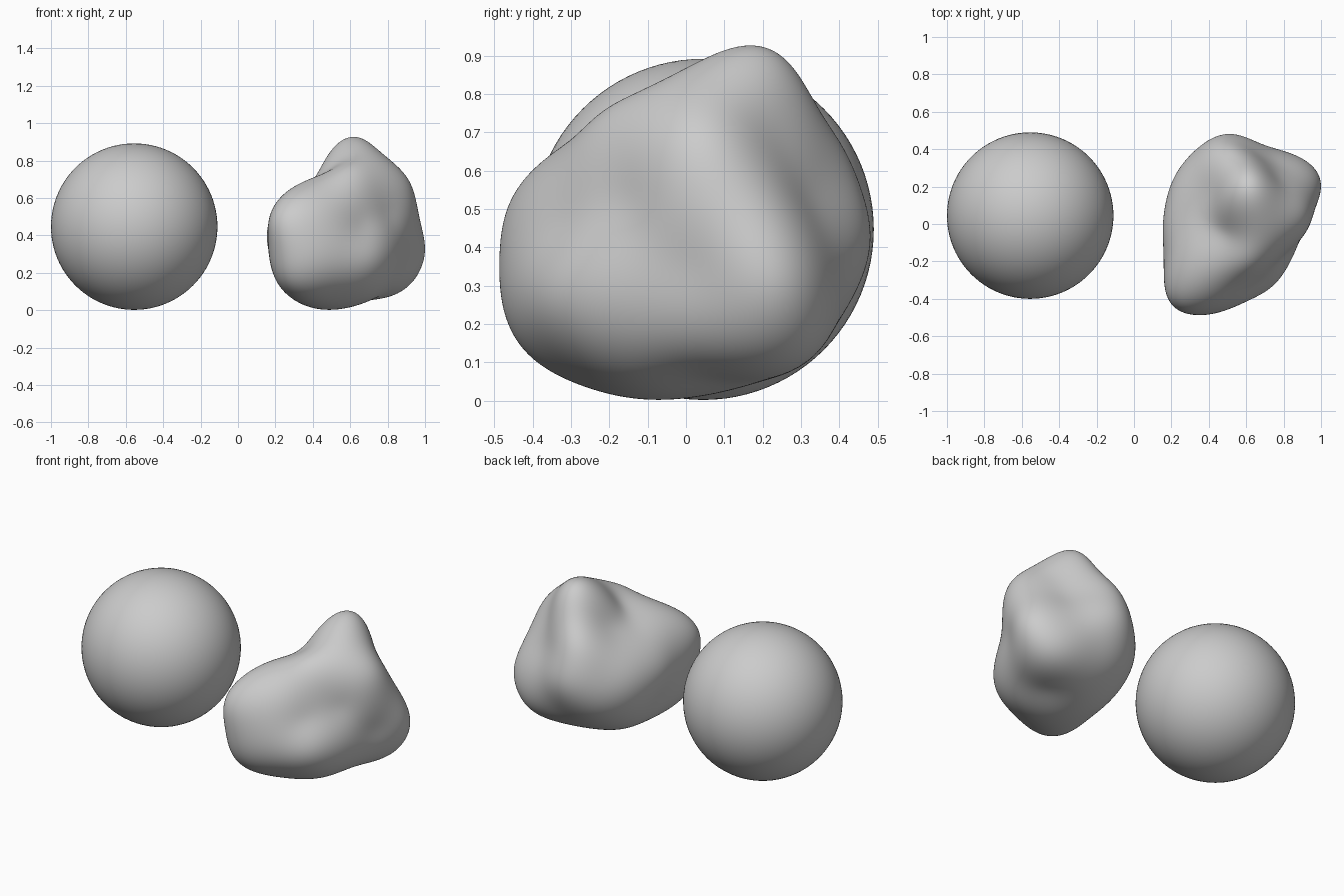
import bpy
from mathutils import Vector

if "Cube" in bpy.data.objects:
    bpy.data.objects.remove(bpy.data.objects["Cube"])

# Smooth ball
bpy.ops.mesh.primitive_uv_sphere_add(segments=96, ring_count=48, radius=0.445,
                                     location=(-0.555, 0.045, 0.447))
ball = bpy.context.object
ball.name = "smooth_ball"
bpy.ops.object.shade_smooth()

# Landmarks of the lumpy stone: crests, corners and hollows
CENTRE = Vector((0.57, 0.0, 0.42))
LANDMARKS = [Vector(p) for p in (
    # peak and upper slope
    (.61, .21, .925), (.60, .0, .86), (.72, .14, .88), (.60, -.2, .768), (.50, -.04, .765),
    (.45, -.35, .64), (.80, .02, .81), (.75, -.2, .64), (.44, .2, .74), (.32, .0, .64),
    # right crest, right corner and flank
    (.91, .03, .70), (.965, .12, .52), (1.0, .22, .31), (.65, -.34, .44), (.82, -.15, .54),
    (.86, -.14, .27), (.95, .06, .33), (.72, -.35, .28), (.93, .22, .15),
    # back rib and hollows
    (.56, .32, .80), (.47, .395, .67), (.52, .482, .43), (.76, .24, .73), (.78, .33, .50),
    (.82, .38, .33), (.64, .39, .58), (.36, .24, .64), (.33, .37, .50), (.60, .42, .25),
    # left side
    (.20, -.42, .49), (.18, -.2, .52), (.155, -.02, .42), (.165, -.3, .37), (.22, .25, .42),
    (.20, -.05, .22), (.33, .36, .26), (.30, .1, .09),
    # front
    (.36, -.484, .40), (.22, -.43, .30), (.27, -.41, .15), (.52, -.45, .30), (.50, -.34, .09),
    # underside
    (.46, -.12, .005), (.70, -.15, .06), (.70, .08, .055), (.85, .30, .12), (.45, .25, .09),
)]


def kernel(a, b):
    return ((a - b).length_squared + 0.09) ** 0.5


def solve(rows):
    """Gaussian elimination on an augmented matrix."""
    n = len(rows)
    for i in range(n):
        p = max(range(i, n), key=lambda k: abs(rows[k][i]))
        rows[i], rows[p] = rows[p], rows[i]
        for k in range(n):
            if k != i:
                f = rows[k][i] / rows[i][i]
                rows[k] = [u - f * v for u, v in zip(rows[k], rows[i])]
    return [rows[i][n] / rows[i][i] for i in range(n)]


# Smooth radius over all directions, passing close to every landmark
dirs = [(p - CENTRE).normalized() for p in LANDMARKS]
radii = [(p - CENTRE).length for p in LANDMARKS]
mean = sum(radii) / len(radii)
weights = solve([[kernel(a, b) - (0.004 if a is b else 0) for b in dirs] + [r - mean]
                 for a, r in zip(dirs, radii)])

# Lumpy stone
bpy.ops.mesh.primitive_ico_sphere_add(subdivisions=7, radius=1, location=CENTRE)
stone = bpy.context.object
stone.name = "lumpy_stone"
for v in stone.data.vertices:
    d = v.co.normalized()
    v.co = d * (mean + sum(w * kernel(d, e) for w, e in zip(weights, dirs)))
bpy.ops.object.shade_smooth()
